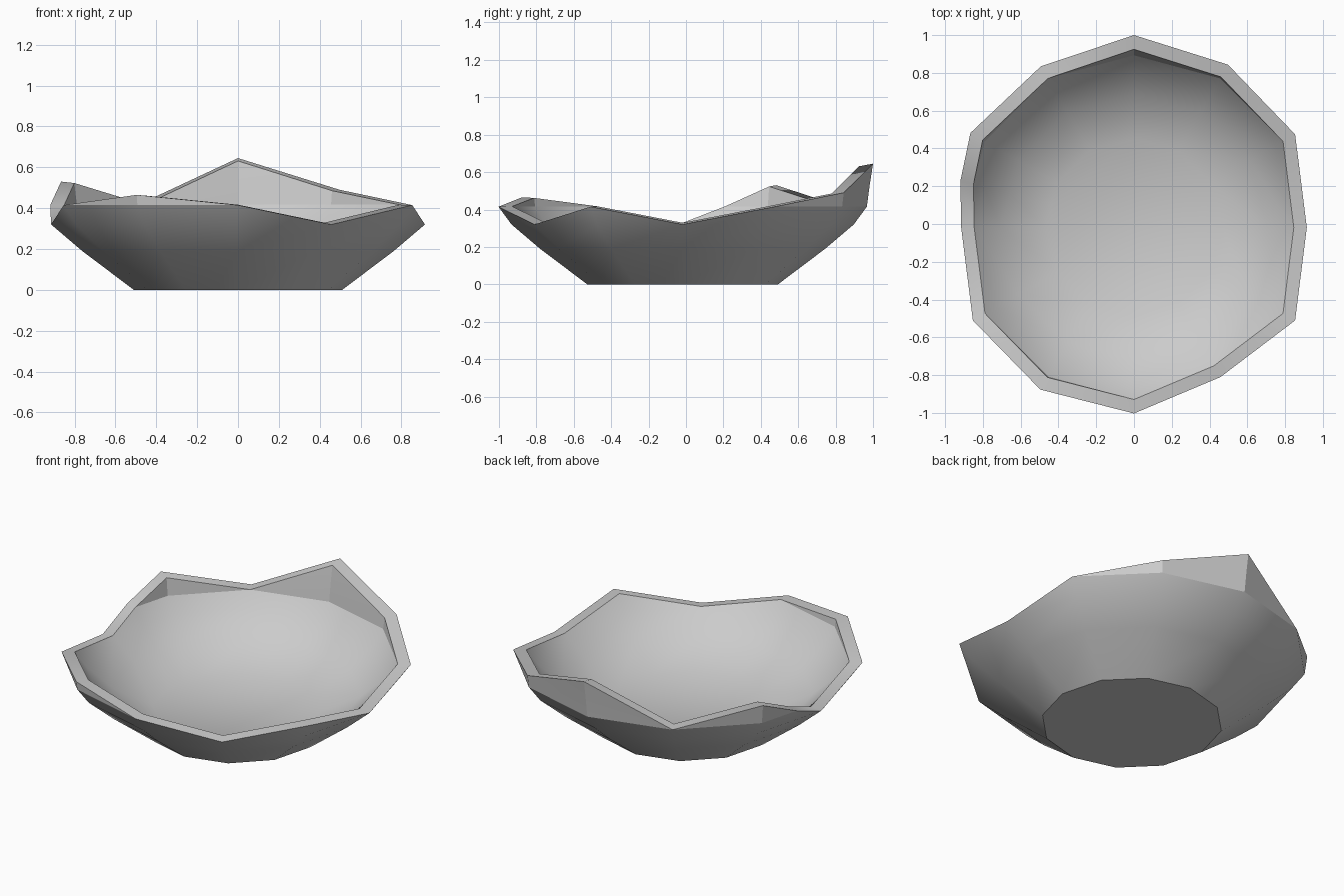
import bpy, bmesh, math

if "Cube" in bpy.data.objects:
    bpy.data.objects.remove(bpy.data.objects["Cube"])

CENTRE_Y = -0.018
FLOOR = 0.10

# rim height at each column angle: twelve sides plus a mid-side break at 165
RIM = {0: .32, 30: .415, 60: .49, 90: .645, 120: .415, 150: .53, 165: .415,
       180: .32, 210: .415, 240: .465, 270: .415, 300: .32, 330: .415}

# bowl profiles as (radius, height)
OUTER = [(.51, 0), (.762, .19), (.915, .32), (.985, .415), (1.0, .53), (1.018, .645)]
INNER = [(.47, FLOOR), (.705, .21), (.846, .329), (.911, .417), (.925, .523), (.943, .632)]


def radius_at(profile, z):
    for (r0, z0), (r1, z1) in zip(profile, profile[1:]):
        if z <= z1:
            return r0 + (r1 - r0) * (z - z0) / (z1 - z0)
    return profile[-1][0]


def column(bm, profile, angle, top):
    """One vertical run of vertices, cut off at the broken rim."""
    a = math.radians(angle)
    flat = math.cos(math.radians(15)) if angle % 30 else 1
    verts = []
    for _, z in profile:
        z = min(z, top)
        if verts and abs(verts[-1].co.z - z) < 1e-3:
            verts.append(verts[-1])
            continue
        r = radius_at(profile, z) * flat
        verts.append(bm.verts.new((r * math.cos(a), r * math.sin(a) + CENTRE_Y, z)))
    return verts


def face(bm, verts):
    unique = list(dict.fromkeys(verts))
    if len(unique) > 2:
        return bm.faces.new(unique)


# rim height on the inside follows the same break, flattened slightly
outer_z = [z for _, z in OUTER]
inner_top = {h: h + (.009 if h < .4 else .002 if h < .42 else -(h - .415) * .06)
             for h in RIM.values()}

bm = bmesh.new()
outer = [column(bm, OUTER, a, h) for a, h in RIM.items()]
inner = [column(bm, INNER, a, inner_top[h]) for a, h in RIM.items()]

# walls and rim
n = len(outer)
rim = set()
for i in range(n):
    j = (i + 1) % n
    for k in range(len(OUTER) - 1):
        face(bm, [outer[i][k], outer[j][k], outer[j][k + 1], outer[i][k + 1]])
        face(bm, [inner[j][k], inner[i][k], inner[i][k + 1], inner[j][k + 1]])
    rim.add(face(bm, [outer[i][-1], outer[j][-1], inner[j][-1], inner[i][-1]]))

# base and inside floor
face(bm, [c[0] for c in reversed(outer)])
face(bm, [c[0] for c in inner])
bmesh.ops.recalc_face_normals(bm, faces=bm.faces)

# smooth walls with sharp rim, base and upper band
for f in bm.faces:
    f.smooth = True
for e in bm.edges:
    on_rim = all(f in rim for f in e.link_faces)
    e.smooth = on_rim or e.calc_face_angle(0) < math.radians(26)

mesh = bpy.data.meshes.new("broken_bowl")
bm.to_mesh(mesh)
bm.free()
bpy.context.collection.objects.link(bpy.data.objects.new("broken_bowl", mesh))
